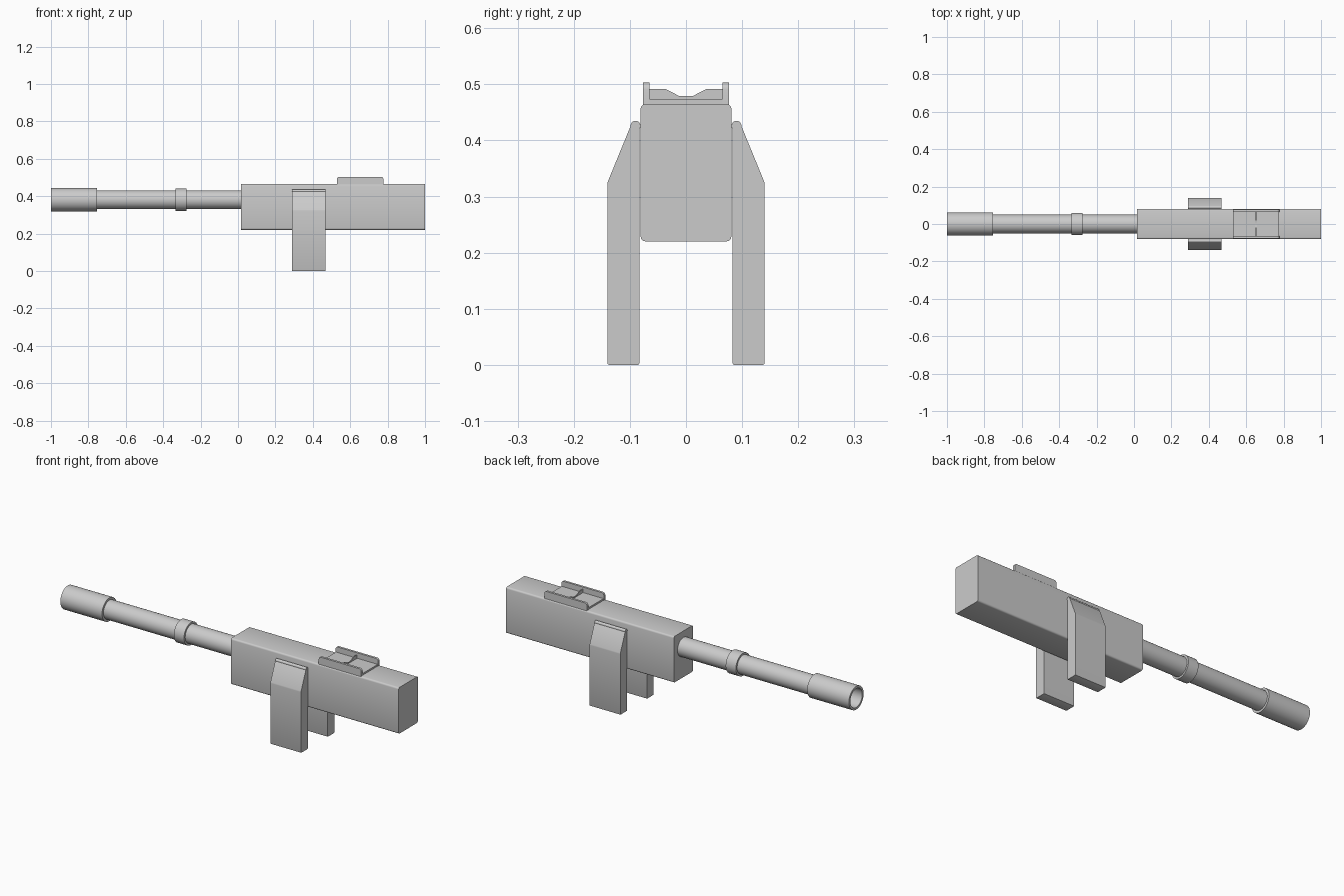
import bpy, bmesh, math
from mathutils import Vector

cube = bpy.data.objects.get("Cube")
if cube:
    bpy.data.objects.remove(cube, do_unlink=True)

grey = bpy.data.materials.new("light grey")
grey.use_nodes = True
grey.diffuse_color = (0.6, 0.6, 0.6, 1)
grey.node_tree.nodes["Principled BSDF"].inputs["Base Color"].default_value = (0.6, 0.6, 0.6, 1)

BARREL_Z = 0.381


def finish(name, bm, smooth=True):
    """Turn a bmesh into a shaded, coloured object."""
    bmesh.ops.recalc_face_normals(bm, faces=bm.faces)
    mesh = bpy.data.meshes.new(name)
    bm.to_mesh(mesh)
    bm.free()
    mesh.materials.append(grey)
    obj = bpy.data.objects.new(name, mesh)
    bpy.context.collection.objects.link(obj)
    if smooth:
        bpy.ops.object.select_all(action='DESELECT')
        obj.select_set(True)
        bpy.context.view_layer.objects.active = obj
        bpy.ops.object.shade_smooth_by_angle(angle=math.radians(35))
    return obj


def prism(name, outline, direction, bevel=0.0, along=None, segments=3):
    """Extrude a flat outline; optionally round the edges parallel to an axis."""
    bm = bmesh.new()
    face = bm.faces.new([bm.verts.new(p) for p in outline])
    new = bmesh.ops.extrude_face_region(bm, geom=[face], use_keep_orig=True)
    moved = [v for v in new["geom"] if isinstance(v, bmesh.types.BMVert)]
    bmesh.ops.translate(bm, verts=moved, vec=direction)
    if bevel:
        axis = Vector(along)
        edges = [e for e in bm.edges
                 if abs((e.verts[1].co - e.verts[0].co).normalized().dot(axis)) > 0.99]
        bmesh.ops.bevel(bm, geom=edges, offset=bevel, segments=segments,
                        affect='EDGES', profile=0.5)
    return finish(name, bm)


def box(name, x0, x1, y0, y1, z0, z1, **kw):
    outline = [(x0, y0, z0), (x0, y1, z0), (x0, y1, z1), (x0, y0, z1)]
    return prism(name, outline, (x1 - x0, 0, 0), **kw)


def lathe(name, profile, centre=(0, BARREL_Z), steps=32, closed=False):
    """Spin (x, radius) points about a line parallel to x."""
    bm = bmesh.new()
    verts = [bm.verts.new((x, centre[0], centre[1] + r)) for x, r in profile]
    pairs = list(zip(verts, verts[1:]))
    if closed:
        pairs.append((verts[-1], verts[0]))
    edges = [bm.edges.new(p) for p in pairs]
    bmesh.ops.spin(bm, geom=verts + edges, cent=(0, *centre), axis=(1, 0, 0),
                   angle=math.tau, steps=steps)
    bmesh.ops.remove_doubles(bm, verts=bm.verts, dist=0.0001)
    return finish(name, bm)


# Main housing, rounded along its length
box("housing", 0.015, 1.0, -0.081, 0.081, 0.22, 0.465, bevel=0.009, along=(1, 0, 0))

# Barrel, collar and hollow muzzle
lathe("barrel", [(-0.8, 0), (-0.8, 0.05), (0.03, 0.05), (0.03, 0)])
lathe("barrel_collar", [(-0.335, 0.045), (-0.335, 0.06), (-0.275, 0.06), (-0.275, 0.045)], closed=True)
lathe("muzzle", [(-1, 0.05), (-1, 0.062), (-0.755, 0.062), (-0.755, 0.045), (-0.8, 0.045), (-0.8, 0.05)],
      closed=True)

# Side legs with sloped shoulders and hinge pins
for side, s in (("left", 1), ("right", -1)):
    back = "rear" if s > 0 else "front"
    profile = [(0.083, 0), (0.14, 0), (0.14, 0.325), (0.099, 0.425), (0.083, 0.425)]
    prism(back + "_leg", [(0.288, s * y, z) for y, z in profile], (0.18, 0, 0),
          bevel=0.003, along=(1, 0, 0), segments=2)
    lathe(back + "_hinge_pin", [(0.288, 0), (0.288, 0.009), (0.468, 0.009), (0.468, 0)],
          centre=(s * 0.09, 0.426), steps=16)

# Sight base with two rounded side rails
box("sight_base", 0.53, 0.775, -0.07, 0.07, 0.46, 0.474)
for side, s in (("rear", 1), ("front", -1)):
    y0, y1 = sorted((s * 0.065, s * 0.077))
    x0, x1, z0, z1, c = 0.528, 0.777, 0.46, 0.503, 0.012
    # Quarter-round upper corners
    arcs = [(x1 - c, 0), (x0 + c, 90)]
    outline = [(x0, y0, z0), (x1, y0, z0)]
    for cx, start in arcs:
        for i in range(5):
            a = math.radians(start + i * 22.5)
            outline.append((cx + c * math.cos(a), y0, z1 - c + c * math.sin(a)))
    prism(side + "_sight_rail", outline, (0, y1 - y0, 0))

# Notched sight plate across the base
half = [(0.066, 0.472), (0.066, 0.492), (0.037, 0.492), (0.012, 0.479)]
notch = half + [(-y, z) for y, z in reversed(half)]
prism("sight_notch_plate", [(0.65, y, z) for y, z in notch], (0.004, 0, 0))
